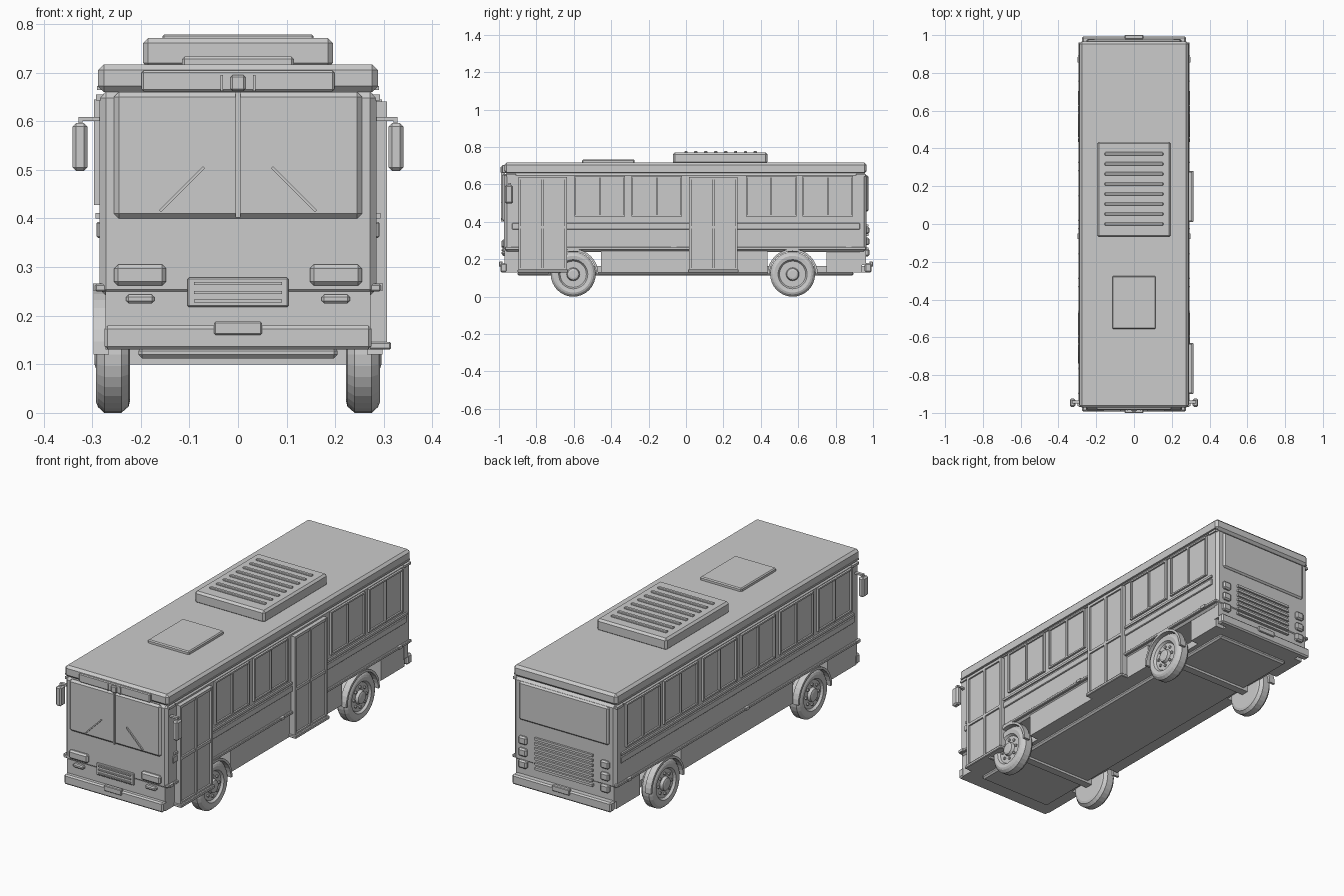
import bpy
import bmesh
from math import cos, sin, pi
from mathutils import Matrix, Vector

cube = bpy.data.objects.get("Cube")
if cube:
    bpy.data.objects.remove(cube, do_unlink=True)

grey = bpy.data.materials.new("plain_grey")
grey.use_nodes = True
grey.diffuse_color = (0.6, 0.6, 0.6, 1)
grey.node_tree.nodes["Principled BSDF"].inputs["Base Color"].default_value = grey.diffuse_color


def finish(name, bm, bevel=0):
    """Turn a bmesh into an object, with an optional chamfer."""
    bmesh.ops.recalc_face_normals(bm, faces=bm.faces)
    mesh = bpy.data.meshes.new(name)
    bm.to_mesh(mesh)
    bm.free()
    mesh.materials.append(grey)
    obj = bpy.data.objects.new(name, mesh)
    bpy.context.collection.objects.link(obj)
    if bevel:
        mod = obj.modifiers.new("chamfer", "BEVEL")
        mod.width = bevel
        mod.segments = 1
    return obj


def add_box(bm, xs, ys, zs):
    low, high = Vector((xs[0], ys[0], zs[0])), Vector((xs[1], ys[1], zs[1]))
    place = Matrix.Translation((low + high) / 2) @ Matrix.Diagonal((high - low).to_4d())
    bmesh.ops.create_cube(bm, size=1, matrix=place)


def box(name, xs, ys, zs, bevel=0):
    bm = bmesh.new()
    add_box(bm, xs, ys, zs)
    return finish(name, bm, bevel)


def wide(name, half, ys, zs, bevel=0):
    """Box centred across the vehicle."""
    return box(name, (-half, half), ys, zs, bevel)


def span(side, inner, outer):
    return sorted((side * inner, side * outer))


def pair(name, inner, outer, ys, zs, bevel=0):
    """The same box on both sides."""
    for side, label in ((1, "left_"), (-1, "right_")):
        box(label + name, span(side, inner, outer), ys, zs, bevel)


def lattice(name, side, ys, zs, base, top, columns, rows, bar):
    """Glazed panel with raised bars; rows lists the bar heights."""
    bm = bmesh.new()
    add_box(bm, span(side, base - 0.02, base), ys, zs)
    step = (ys[1] - ys[0] - bar) / columns
    for i in range(columns + 1):
        start = ys[0] + i * step
        add_box(bm, span(side, base - 0.01, top), (start, start + bar), zs)
    for z in rows:
        add_box(bm, span(side, base - 0.01, top - 0.001), ys, (z, z + bar))
    return finish(name, bm)


def lathe(name, side, y, z, profile, steps=32):
    """Spin (x, radius) points about a crosswise axle."""
    bm = bmesh.new()
    rings = []
    for x, r in profile:
        rings.append([bm.verts.new((side * x, y + r * cos(2 * pi * i / steps),
                                    z + r * sin(2 * pi * i / steps))) for i in range(steps)])
    for a, b in zip(rings, rings[1:]):
        for i in range(steps):
            j = (i + 1) % steps
            bm.faces.new((a[i], a[j], b[j], b[i]))
    bm.faces.new(rings[0])
    bm.faces.new(rings[-1])
    return finish(name, bm)


# Main shell and roof
FRONT, BACK, SIDE = -0.972, 0.966, 0.285
wide("body", SIDE, (FRONT, BACK), (0.24, 0.662), 0.014)
wide("roof", 0.288, (FRONT, BACK), (0.66, 0.717), 0.012)
wide("roof_unit", 0.195, (-0.07, 0.435), (0.71, 0.771), 0.01)
for i in range(8):
    y = 0.0 + i * 0.053
    wide("roof_unit_slat", 0.155, (y - 0.009, y + 0.009), (0.765, 0.778), 0.003)
wide("roof_hatch", 0.115, (-0.555, -0.275), (0.71, 0.733), 0.005)

# Underside and skirts
wide("chassis", 0.225, (FRONT, BACK), (0.13, 0.165))
wide("floor_pan", 0.205, (-0.9, 0.895), (0.112, 0.135), 0.008)
wide("front_skirt", 0.273, (-0.965, -0.735), (0.13, 0.25))
wide("middle_skirt", 0.276, (-0.455, 0.435), (0.13, 0.25))
wide("rear_skirt", 0.27, (0.75, 0.94), (0.13, 0.25))

# Rails along the sides
pair("rub_rail", 0.27, 0.294, (-0.968, 0.962), (0.25, 0.265), 0.003)
pair("belt_rail", 0.27, 0.291, (-0.93, 0.93), (0.36, 0.393), 0.003)
pair("sill_rail", 0.27, 0.293, (-0.92, 0.93), (0.4, 0.411))
pair("gutter", 0.27, 0.29, (-0.96, 0.955), (0.664, 0.672))
for y in (-0.95, -0.065, 0.87):
    pair("side_marker", 0.28, 0.298, (y - 0.014, y + 0.014), (0.252, 0.266))
for y in (-0.935, 0.935):
    pair("corner_lamp", 0.27, 0.292, (y - 0.025, y + 0.025), (0.643, 0.655))

# Side windows; the doors take two bays on the left
bays = [-0.9, -0.597, -0.292, 0.015, 0.322, 0.622]
for i, y in enumerate(bays):
    for side in (1, -1):
        if side < 0 or i not in (0, 3):
            lattice("side_window", side, (y, y + 0.27), (0.428, 0.645),
                    0.287, 0.296, 2, (0.428, 0.637), 0.008)

# Doors with steps
for name, y in (("front_door", -0.895), ("middle_door", 0.016)):
    lattice(name, 1, (y, y + 0.26), (0.14, 0.64), 0.297, 0.306, 2,
            (0.14, 0.365, 0.626), 0.014)
    box(name + "_step", (0.25, 0.315), (y - 0.005, y + 0.265), (0.13, 0.146), 0.003)
    box(name + "_frame", (0.26, 0.29), (y, y + 0.26), (0.13, 0.64))

# Wheels, arches and lug nuts
HUB = 0.12
tyre = [(0.222, 0.095), (0.225, 0.107), (0.24, HUB), (0.275, HUB), (0.288, 0.108),
        (0.292, 0.098), (0.289, 0.078), (0.278, 0.07), (0.278, 0.035), (0.292, 0.03), (0.295, 0.02)]
for y in (-0.603, 0.57):
    for side in (1, -1):
        lathe("wheel", side, y, HUB, tyre)
        for i in range(8):
            a = pi * i / 4
            lathe("lug_nut", side, y + 0.05 * cos(a), HUB + 0.05 * sin(a),
                  [(0.275, 0.007), (0.286, 0.007)], 6)
        bm = bmesh.new()
        arc = []
        for i in range(17):
            a = pi * i / 16
            arc.append([bm.verts.new((side * x, y + r * cos(a), HUB + r * sin(a)))
                        for x, r in ((0.265, 0.123), (0.297, 0.123), (0.297, 0.135), (0.265, 0.135))])
        for a, b in zip(arc, arc[1:]):
            for i in range(4):
                j = (i + 1) % 4
                bm.faces.new((a[i], a[j], b[j], b[i]))
        bm.faces.new(arc[0])
        bm.faces.new(arc[-1])
        finish("wheel_arch", bm)
    wide("axle", 0.23, (y - 0.02, y + 0.02), (0.1, 0.14))

# Windscreen, sign and wipers
wide("windscreen", 0.255, (-0.983, -0.96), (0.4, 0.66), 0.01)
wide("windscreen_divider", 0.005, (-0.989, -0.97), (0.402, 0.66))
wide("destination_sign", 0.198, (-0.984, -0.96), (0.661, 0.704), 0.004)
wide("sign_lamp", 0.015, (-0.992, -0.97), (0.662, 0.695), 0.004)
pair("sign_bracket", 0.031, 0.036, (-0.988, -0.97), (0.662, 0.695))
for side in (1, -1):
    wiper = box("wiper", (-0.064, 0.064), (-0.004, 0.004), (-0.003, 0.003))
    wiper.location = (side * 0.115, -0.986, 0.46)
    wiper.rotation_euler.y = side * pi / 4

# Front lamps, grille and bumpers
pair("headlight", 0.148, 0.255, (-0.987, -0.96), (0.262, 0.305), 0.008)
pair("fog_lamp", 0.172, 0.23, (-0.987, -0.96), (0.225, 0.243), 0.005)
wide("front_grille", 0.104, (-0.98, -0.95), (0.218, 0.278), 0.003)
for z in (0.227, 0.245, 0.263):
    wide("front_grille_slat", 0.09, (-0.986, -0.97), (z, z + 0.006))
for name, s in (("front", -1), ("rear", 1)):
    wide(name + "_bumper", 0.275, span(s, 0.955, 0.993), (0.13, 0.18), 0.007)
    wide(name + "_plate", 0.049, span(s, 0.98, 1), (0.16, 0.188), 0.003)
wide("lower_nose", 0.273, (-0.97, -0.93), (0.17, 0.25))
wide("lower_tail", 0.273, (0.93, 0.962), (0.17, 0.25))

# Mirrors
pair("mirror", 0.31, 0.34, (-0.968, -0.925), (0.498, 0.596), 0.007)
pair("mirror_arm", 0.275, 0.328, (-0.95, -0.935), (0.6, 0.609))
pair("mirror_stem", 0.32, 0.328, (-0.95, -0.942), (0.59, 0.605))

# Rear window, vents and lamps
wide("rear_window", 0.25, (0.95, 0.976), (0.455, 0.648), 0.008)
for i in range(7):
    z = 0.225 + i * 0.025
    wide("rear_vent", 0.16, (0.955, 0.976), (z, z + 0.012))
for z in (0.215, 0.275, 0.335):
    pair("tail_lamp", 0.205, 0.252, (0.95, 0.98), (z, z + 0.04), 0.007)
